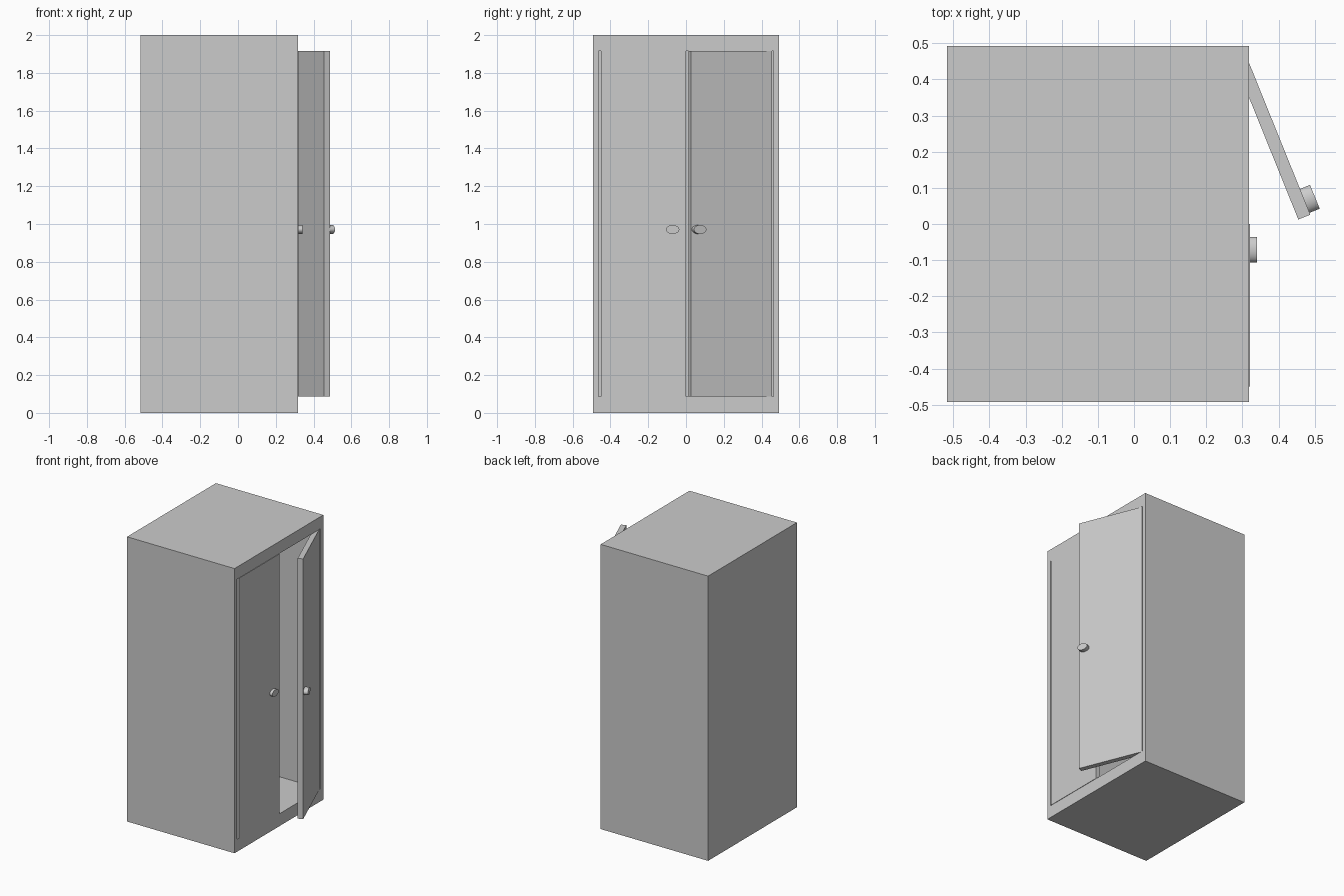
import bpy, bmesh, math
from mathutils import Matrix, Vector

if "Cube" in bpy.data.objects:
    bpy.data.objects.remove(bpy.data.objects["Cube"])

Z0, Z1 = 0.087, 1.915      # opening bottom and top
FRONT = 0.318              # cabinet face with the doors (+x side)


def finish(name, bm):
    bmesh.ops.recalc_face_normals(bm, faces=bm.faces)
    me = bpy.data.meshes.new(name)
    bm.to_mesh(me)
    bm.free()
    ob = bpy.data.objects.new(name, me)
    bpy.context.collection.objects.link(ob)
    return ob


def add_box(bm, lo, hi):
    lo, hi = Vector(lo), Vector(hi)
    m = Matrix.Translation((lo + hi) / 2) @ Matrix.Diagonal((*(hi - lo), 1))
    bmesh.ops.create_cube(bm, size=1, matrix=m)


# hollow cabinet: inset the door side, then push the opening inward
bm = bmesh.new()
add_box(bm, (-0.517, -0.493, 0), (FRONT, 0.493, 2))
face = max(bm.faces, key=lambda f: f.calc_center_median().x)
bmesh.ops.inset_region(bm, faces=[face], thickness=0.043)
for v in face.verts:
    v.co.z = Z0 if v.co.z < 1 else Z1
inner = bmesh.ops.extrude_discrete_faces(bm, faces=[face])["faces"][0]
bmesh.ops.translate(bm, verts=inner.verts, vec=(-0.795, 0, 0))
finish("cabinet_body", bm)


def door(side, corner, angle, width, knob_offset, knob_out):
    """Local frame: origin at the outer free edge, door runs along side*y, face at x=0."""
    place = Matrix.Translation((*corner, 0)) @ Matrix.Rotation(angle, 4, "Z")
    bm = bmesh.new()
    add_box(bm, (-0.036, min(0, side * width), Z0), (0, max(0, side * width), Z1))
    finish(f"{side_name[side]}_door", bm).matrix_world = place

    # flattened round knob
    bm = bmesh.new()
    depth = knob_out + 0.004
    m = (Matrix.Translation((knob_out - depth / 2, side * knob_offset, 0.971))
         @ Matrix.Diagonal((1, 1, 0.66, 1)) @ Matrix.Rotation(math.pi / 2, 4, "Y"))
    bmesh.ops.create_cone(bm, cap_ends=True, segments=32, radius1=0.0355,
                          radius2=0.0355, depth=depth, matrix=m)
    knob = finish(f"{side_name[side]}_knob", bm)
    knob.matrix_world = place
    bpy.ops.object.select_all(action="DESELECT")
    knob.select_set(True)
    bpy.context.view_layer.objects.active = knob
    bpy.ops.object.shade_smooth_by_angle(angle=math.radians(35))


side_name = {-1: "closed", 1: "open"}
door(-1, (0.321, 0.0), 0, 0.45, 0.071, 0.020)
door(1, (0.488, 0.026), math.radians(22), 0.464, 0.041, 0.030)
